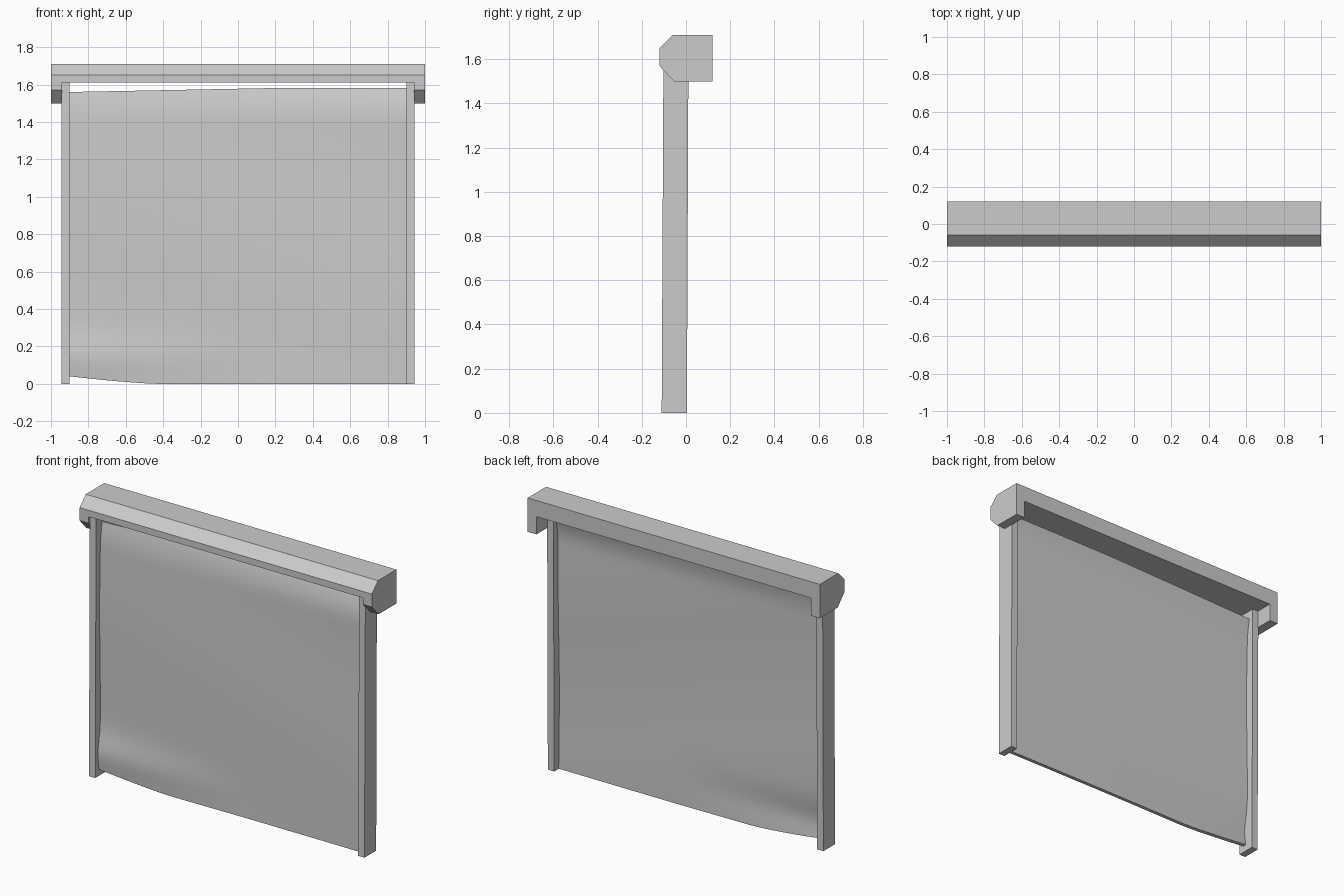
import bpy, bmesh, math

if "Cube" in bpy.data.objects:
    bpy.data.objects.remove(bpy.data.objects["Cube"])

# Single grey finish
grey = bpy.data.materials.new("light grey")
grey.diffuse_color = (0.6, 0.6, 0.6, 1)
grey.use_nodes = True
grey.node_tree.nodes["Principled BSDF"].inputs["Base Color"].default_value = grey.diffuse_color


def new_object(name, bm):
    bmesh.ops.recalc_face_normals(bm, faces=bm.faces[:])
    mesh = bpy.data.meshes.new(name)
    bm.to_mesh(mesh)
    bm.free()
    mesh.materials.append(grey)
    obj = bpy.data.objects.new(name, mesh)
    bpy.context.collection.objects.link(obj)
    return obj


def extrude_x(bm, profile, x0, x1):
    """Solid prism from a (y, z) profile between two x positions."""
    face = bm.faces.new([bm.verts.new((x0, y, z)) for y, z in profile])
    out = bmesh.ops.extrude_face_region(bm, geom=[face])
    verts = [g for g in out["geom"] if isinstance(g, bmesh.types.BMVert)]
    bmesh.ops.translate(bm, verts=verts, vec=(x1 - x0, 0, 0))


# Housing: long chamfered beam with a full-depth cheek at each end
SPLIT = 1.61
beam = [(-0.12, SPLIT), (-0.12, 1.65), (-0.06, 1.71), (0.12, 1.71), (0.12, SPLIT)]
cheek = [(-0.12, 1.57), (-0.12, 1.65), (-0.06, 1.71), (0.12, 1.71),
         (0.12, 1.50), (-0.055, 1.50)]
bm = bmesh.new()
extrude_x(bm, beam, -0.94, 0.94)
for side in (-1, 1):
    extrude_x(bm, cheek, side * 0.94, side * 1.0)
# Weld the cheeks to the beam and drop the hidden join lines
bmesh.ops.remove_doubles(bm, verts=bm.verts[:], dist=0.0001)
bmesh.ops.dissolve_limit(bm, angle_limit=0.01, verts=bm.verts[:], edges=bm.edges[:])
new_object("housing", bm)

# Side rails, leaning back very slightly
rail = [(-0.11, 0), (0.004, 0), (0.011, SPLIT), (-0.102, SPLIT)]
for side, label in ((-1, "left"), (1, "right")):
    bm = bmesh.new()
    extrude_x(bm, rail, side * 0.90, side * 0.943)
    new_object(label + "_rail", bm)


# Curtain: softly rippled sheet hanging between the rails
def curtain_point(u, v):
    x = -0.902 + 1.804 * u
    bottom = 0.042 * max(0, 1 - u / 0.27) ** 1.4
    top = 1.558 + 0.02 * min(1, u / 0.6)
    z = bottom + (top - bottom) * v
    left = max(0, 1 - u / 0.55)
    y = -0.055 + 0.006 * v
    y += 0.005 * math.sin(4.5 * z + 2.5 * u)                       # broad ripple
    y -= 0.022 * left * math.exp(-((z - 0.14) / 0.11) ** 2)         # lower bulge
    y += (0.018 + 0.016 * u) * max(0, (z - 1.40) / 0.17) ** 2       # top curl
    return x, y, z


N, M = 32, 48
bm = bmesh.new()
grid = [[bm.verts.new(curtain_point(i / N, j / M)) for i in range(N + 1)]
        for j in range(M + 1)]
for j in range(M):
    for i in range(N):
        bm.faces.new((grid[j][i], grid[j][i + 1], grid[j + 1][i + 1], grid[j + 1][i]))
curtain = new_object("curtain", bm)
solid = curtain.modifiers.new("thickness", "SOLIDIFY")
solid.thickness = 0.022
solid.offset = 0
bpy.context.view_layer.objects.active = curtain
curtain.select_set(True)
bpy.ops.object.modifier_apply(modifier="thickness")
bpy.ops.object.shade_smooth_by_angle(angle=math.radians(35))
